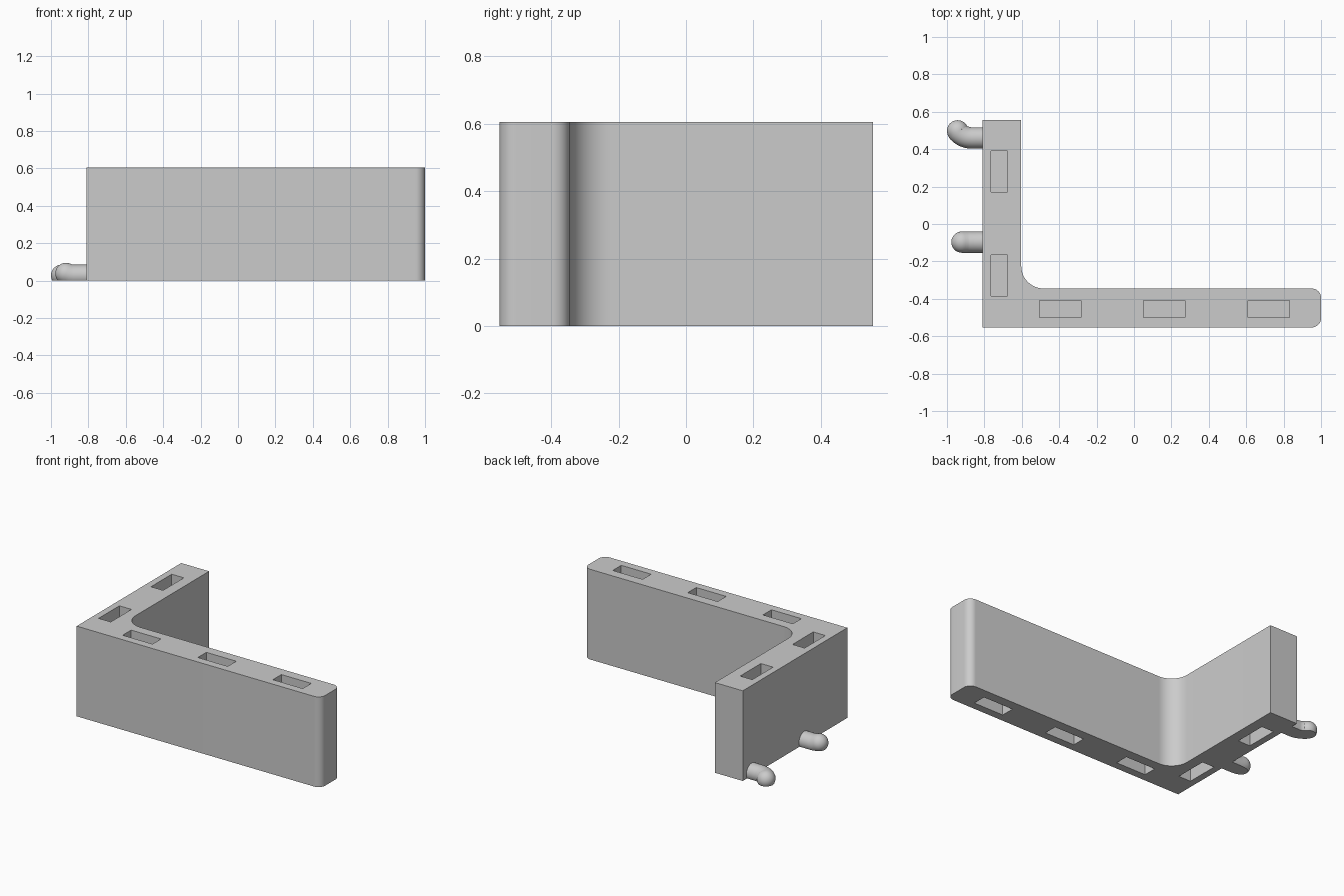
import bpy, bmesh, math
from mathutils import Vector

if "Cube" in bpy.data.objects:
    bpy.data.objects.remove(bpy.data.objects["Cube"])

H = 0.605          # wall height
DEPTH = 0.2        # pocket depth, top and bottom
R = 0.057          # peg radius

grey = bpy.data.materials.new("light grey")
grey.diffuse_color = (0.6, 0.6, 0.6, 1)
grey.use_nodes = True
grey.node_tree.nodes["Principled BSDF"].inputs["Base Color"].default_value = grey.diffuse_color


def make(name, bm):
    bmesh.ops.recalc_face_normals(bm, faces=bm.faces[:])
    me = bpy.data.meshes.new(name)
    bm.to_mesh(me)
    bm.free()
    me.materials.append(grey)
    ob = bpy.data.objects.new(name, me)
    bpy.context.collection.objects.link(ob)
    return ob


def activate(ob):
    bpy.ops.object.select_all(action='DESELECT')
    ob.select_set(True)
    bpy.context.view_layer.objects.active = ob


def arc(cx, cy, r, a0, a1, n=12):
    return [(cx + r * math.cos(math.radians(a0 + (a1 - a0) * i / n)),
             cy + r * math.sin(math.radians(a0 + (a1 - a0) * i / n)))
            for i in range(n + 1)]


# L-shaped wall: rounded free end and filleted inner corner
outline = [(-0.81, -0.553)]
outline += arc(0.95, -0.503, 0.05, -90, 0)
outline += arc(0.95, -0.395, 0.05, 0, 90)
outline += arc(-0.483, -0.225, 0.12, 270, 180)
outline += [(-0.603, 0.555), (-0.81, 0.555)]
bm = bmesh.new()
face = bm.faces.new([bm.verts.new((x, y, 0)) for x, y in outline])
ext = bmesh.ops.extrude_face_region(bm, geom=[face])
bmesh.ops.translate(bm, vec=(0, 0, H),
                    verts=[v for v in ext['geom'] if isinstance(v, bmesh.types.BMVert)])
wall = make("corner_wall", bm)

# Rectangular pockets in the top and bottom faces
pockets = [(x, -0.455, 0.222, 0.09) for x in (-0.395, 0.163, 0.72)]
pockets += [(-0.72, y, 0.09, 0.22) for y in (-0.275, 0.28)]
bm = bmesh.new()
for x, y, w, l in pockets:
    for z in (0, H):
        vs = bmesh.ops.create_cube(bm, size=1)['verts']
        bmesh.ops.scale(bm, vec=(w, l, 2 * DEPTH), verts=vs)
        bmesh.ops.translate(bm, vec=(x, y, z), verts=vs)
cutter = make("pocket_cutter", bm)
cutter.hide_render = True
mod = wall.modifiers.new("pockets", 'BOOLEAN')
mod.operation = 'DIFFERENCE'
mod.solver = 'EXACT'
mod.object = cutter
activate(wall)
bpy.ops.object.modifier_apply(modifier=mod.name)
bpy.data.objects.remove(cutter, do_unlink=True)
bpy.ops.object.shade_smooth_by_angle(angle=math.radians(30))


# Round pegs with a domed tip, cut flat at the base
def peg(name, path, seg=32, dome=8):
    path = [Vector(p) for p in path]
    tans = [(path[min(i + 1, len(path) - 1)] - path[max(i - 1, 0)]).normalized()
            for i in range(len(path))]
    rings = [(p, t, R) for p, t in zip(path, tans)]
    for k in range(1, dome):
        a = math.pi / 2 * k / dome
        rings.append((path[-1] + tans[-1] * R * math.sin(a), tans[-1], R * math.cos(a)))
    bm = bmesh.new()
    loops = []
    for c, t, r in rings:
        u = Vector((0, 0, 1)).cross(t).normalized()
        w = t.cross(u)
        loops.append([bm.verts.new(c + r * (u * math.cos(2 * math.pi * i / seg)
                                            + w * math.sin(2 * math.pi * i / seg)))
                      for i in range(seg)])
    for a, b in zip(loops, loops[1:]):
        for i in range(seg):
            j = (i + 1) % seg
            bm.faces.new((a[i], a[j], b[j], b[i]))
    tip = bm.verts.new(path[-1] + tans[-1] * R)
    for i in range(seg):
        bm.faces.new((loops[-1][i], loops[-1][(i + 1) % seg], tip))
    bm.faces.new(loops[0])
    cut = bmesh.ops.bisect_plane(bm, geom=bm.verts[:] + bm.edges[:] + bm.faces[:],
                                 plane_co=(0, 0, 0), plane_no=(0, 0, 1), clear_inner=True)
    bmesh.ops.holes_fill(bm, edges=[e for e in bm.edges if e.is_boundary])
    ob = make(name, bm)
    activate(ob)
    bpy.ops.object.shade_smooth_by_angle(angle=math.radians(35))


# Back peg bends sideways, front peg bends slightly upward
bend = [(x, y, 0.028) for x, y in arc(-0.868, 0.56, 0.1, 270, 224, 6)]
peg("back_peg", [(-0.80, 0.46, 0.028)] + bend + [(-0.943, 0.498, 0.028)])
peg("front_peg", [(-0.80, -0.097, 0.028), (-0.88, -0.097, 0.028),
                  (-0.90, -0.097, 0.031), (-0.92, -0.097, 0.038)])
